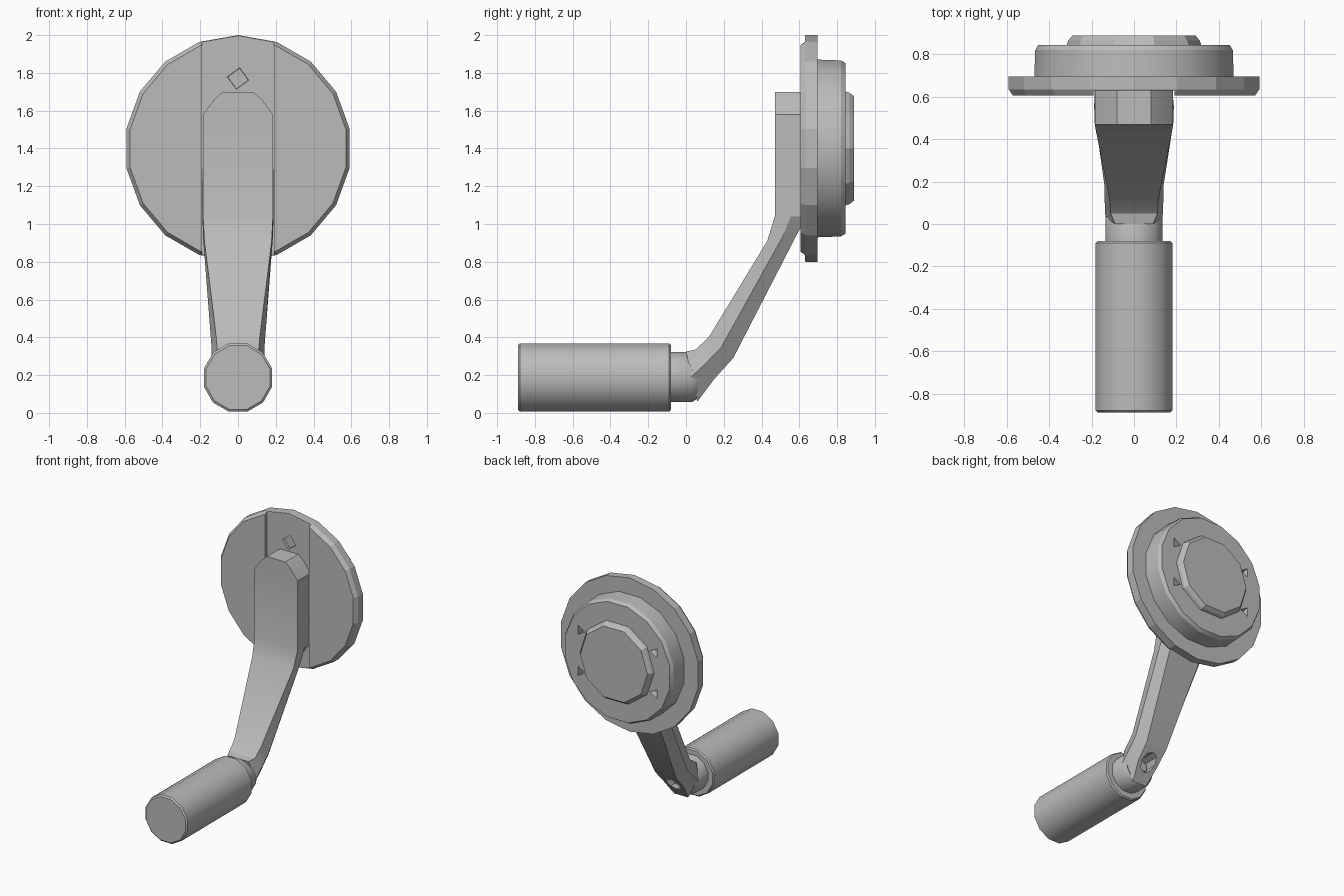
import bpy, bmesh, math
from mathutils import Vector

old = bpy.data.objects.get("Cube")
if old:
    bpy.data.objects.remove(old, do_unlink=True)

# Single plain grey
grey = bpy.data.materials.new("plain_grey")
grey.use_nodes = True
grey.diffuse_color = (0.5, 0.5, 0.5, 1)
grey.node_tree.nodes["Principled BSDF"].inputs["Base Color"].default_value = (0.5, 0.5, 0.5, 1)


def loft(name, rings, smooth=None):
    """Skin a list of equal-length point rings and cap both ends."""
    bm = bmesh.new()
    rows = [[bm.verts.new(p) for p in ring] for ring in rings]
    n = len(rows[0])
    for a, b in zip(rows, rows[1:]):
        for i in range(n):
            bm.faces.new((a[i], a[(i + 1) % n], b[(i + 1) % n], b[i]))
    bm.faces.new(rows[0])
    bm.faces.new(rows[-1])
    bmesh.ops.recalc_face_normals(bm, faces=bm.faces[:])
    mesh = bpy.data.meshes.new(name)
    bm.to_mesh(mesh)
    bm.free()
    mesh.materials.append(grey)
    ob = bpy.data.objects.new(name, mesh)
    bpy.context.collection.objects.link(ob)
    if smooth:
        select(ob)
        bpy.ops.object.shade_smooth_by_angle(angle=math.radians(smooth))
    return ob


def select(ob):
    bpy.ops.object.select_all(action='DESELECT')
    ob.select_set(True)
    bpy.context.view_layer.objects.active = ob


def turned(name, sides, profile, x=0, z=0, phase=0.0, smooth=None):
    """Polygonal turning about the y axis; profile holds (y, radius)."""
    angles = [math.tau * (i + phase) / sides for i in range(sides)]
    return loft(name, [[Vector((x + r * math.sin(a), y, z + r * math.cos(a)))
                        for a in angles] for y, r in profile], smooth)


def cut(target, cutter):
    select(target)
    mod = target.modifiers.new("cut", 'BOOLEAN')
    mod.operation = 'DIFFERENCE'
    mod.solver = 'EXACT'
    mod.object = cutter
    bpy.ops.object.modifier_apply(modifier=mod.name)
    bpy.data.objects.remove(cutter, do_unlink=True)


# Round flange with a shallow vertical channel on its front
MID = 1.4
flange = turned("flange", 18, [(0.605, 0.58), (0.635, 0.6), (0.695, 0.6)], z=MID)
channel = [[(x, y, z) for x, y in ((-.19, .5), (.19, .5), (.19, .63), (-.19, .63))]
           for z in (0.5, 2.3)]
cut(flange, loft("channel_cutter", channel))
cut(flange, turned("mark_cutter", 4, [(0.6, 0.06), (0.65, 0.055)], z=1.77, phase=0.1))

# Rear hub with four small triangular sockets
hub = turned("rear_hub", 16, [(0.685, 0.48), (0.82, 0.475), (0.845, 0.46)],
             z=MID, phase=0.5, smooth=25)
for sx in (-1, 1):
    for sz in (-1, 1):
        cut(hub, turned("socket_cutter", 3, [(0.8, 0.035), (0.87, 0.045)],
                        x=0.32 * sx, z=MID + 0.16 * sz, phase=0.25 * sx))

# Raised centre boss
turned("centre_boss", 10, [(0.835, 0.32), (0.865, 0.31), (0.89, 0.29)], z=MID, phase=0.5)

# Cranked arm: front (y, z), back (y, z), half widths at front, middle, back
sections = [
    ((.47, 1.70), (.64, 1.70), .08, .08, .08),
    ((.47, 1.66), (.64, 1.66), .125, .125, .125),
    ((.47, 1.58), (.64, 1.58), .185, .185, .185),
    ((.47, 1.04), (.64, 1.04), .185, .188, .18),
    ((.43, .91), (.59, .95), .178, .185, .14),
    ((.12, .40), (.25, .29), .115, .14, .09),
    ((.05, .335), (.15, .18), .11, .138, .085),
    ((0, .325), (.06, .06), .09, .135, .06),
]
rings = []
for front, back, fw, mw, bw in sections:
    f, b = Vector((0, *front)), Vector((0, *back))
    m = (f + b) / 2
    half = [(f, fw), (m, mw), (b, bw)]
    rings.append([p + Vector((w, 0, 0)) for p, w in half]
                 + [p - Vector((w, 0, 0)) for p, w in reversed(half)])
arm = loft("crank_arm", rings, 25)

# Screw recess behind the pivot
cut(arm, turned("bore_cutter", 8, [(0.07, 0.06), (0.35, 0.06)], z=0.19))
turned("pivot_screw", 6, [(0.05, 0.045), (0.09, 0.045)], z=0.19)

# Pivot collar between arm and grip
turned("pivot_collar", 12, [(-0.1, 0.138), (0.03, 0.138), (0.06, 0.12)],
       z=0.19, phase=0.5, smooth=35)

# Grip, slightly rounded at both ends
turned("grip", 12, [(-0.89, 0.175), (-0.88, 0.187), (-0.09, 0.187), (-0.08, 0.178)],
       z=0.187, phase=0.5, smooth=35)
